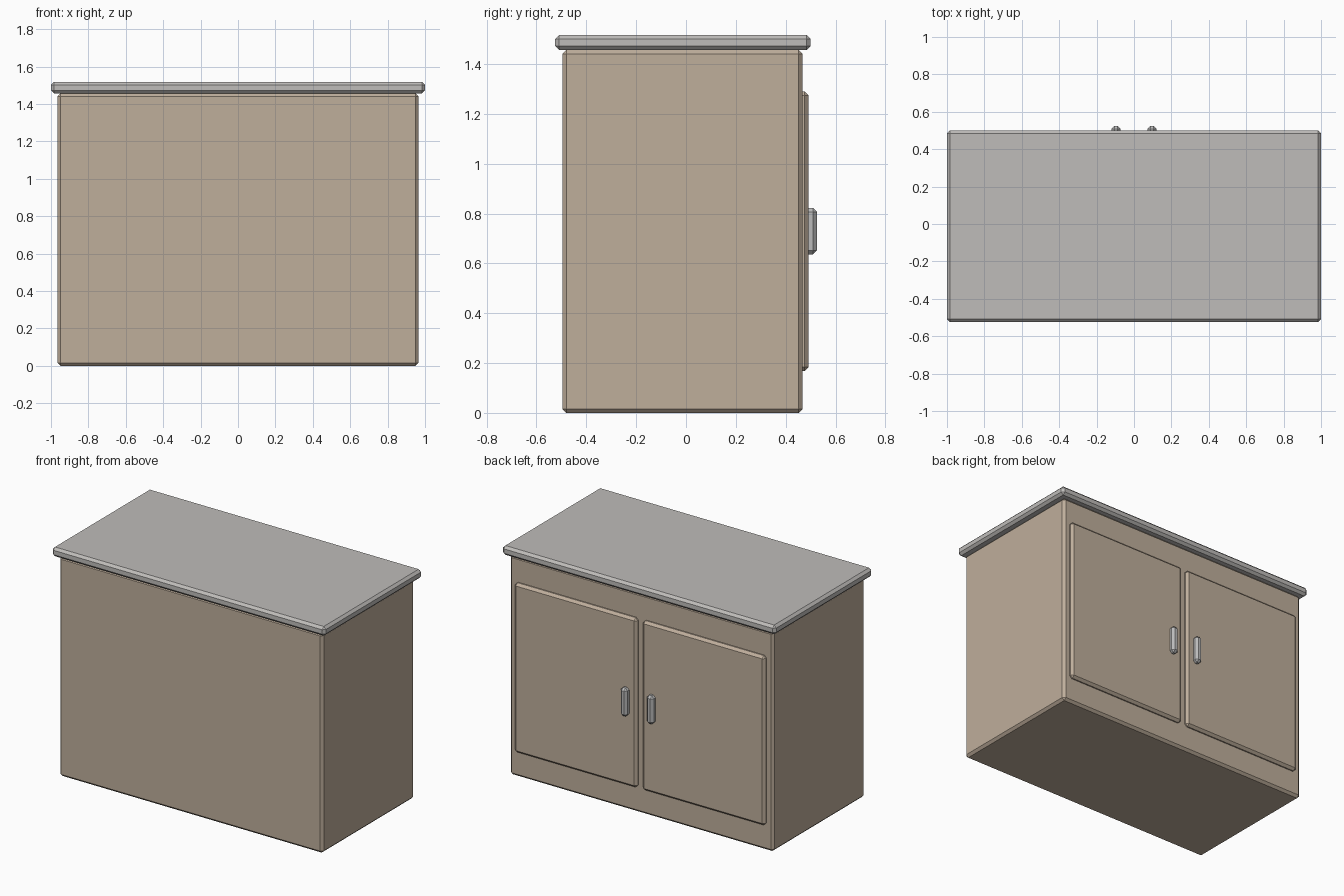
import bpy
import bmesh
from mathutils import Vector

cube = bpy.data.objects.get("Cube")
if cube:
    bpy.data.objects.remove(cube, do_unlink=True)


def material(name, rgb):
    mat = bpy.data.materials.new(name)
    mat.use_nodes = True
    color = (*rgb, 1)
    mat.diffuse_color = color
    mat.node_tree.nodes["Principled BSDF"].inputs["Base Color"].default_value = color
    return mat


wood = material("beige wood", (0.52, 0.425, 0.33))
stone = material("grey stone", (0.52, 0.505, 0.49))
metal = material("grey metal", (0.50, 0.50, 0.50))


def box(name, low, high, mat, chamfer=0.016):
    """Chamfered box between two opposite corners."""
    low, high = Vector(low), Vector(high)
    mesh = bpy.data.meshes.new(name)
    bm = bmesh.new()
    bmesh.ops.create_cube(bm, size=1)
    bmesh.ops.scale(bm, vec=high - low, verts=bm.verts)
    bm.to_mesh(mesh)
    bm.free()
    mesh.materials.append(mat)
    obj = bpy.data.objects.new(name, mesh)
    obj.location = (low + high) / 2
    bpy.context.collection.objects.link(obj)
    bevel = obj.modifiers.new("chamfer", "BEVEL")
    bevel.width = chamfer
    bevel.segments = 1
    return obj


# Cabinet body and overhanging worktop
box("cabinet_body", (-0.965, -0.496, 0), (0.965, 0.468, 1.456), wood)
box("worktop", (-1, -0.525, 1.456), (1, 0.5, 1.517), stone)

# Pair of doors on the back, each with an upright handle near the middle
for side, sign in (("left", 1), ("right", -1)):
    xs = sorted((sign * 0.02, sign * 0.918))
    box(side + "_door", (xs[0], 0.44, 0.168), (xs[1], 0.492, 1.29), wood)
    x = sign * 0.096
    box(side + "_handle", (x - 0.025, 0.465, 0.635), (x + 0.025, 0.525, 0.823), metal)
